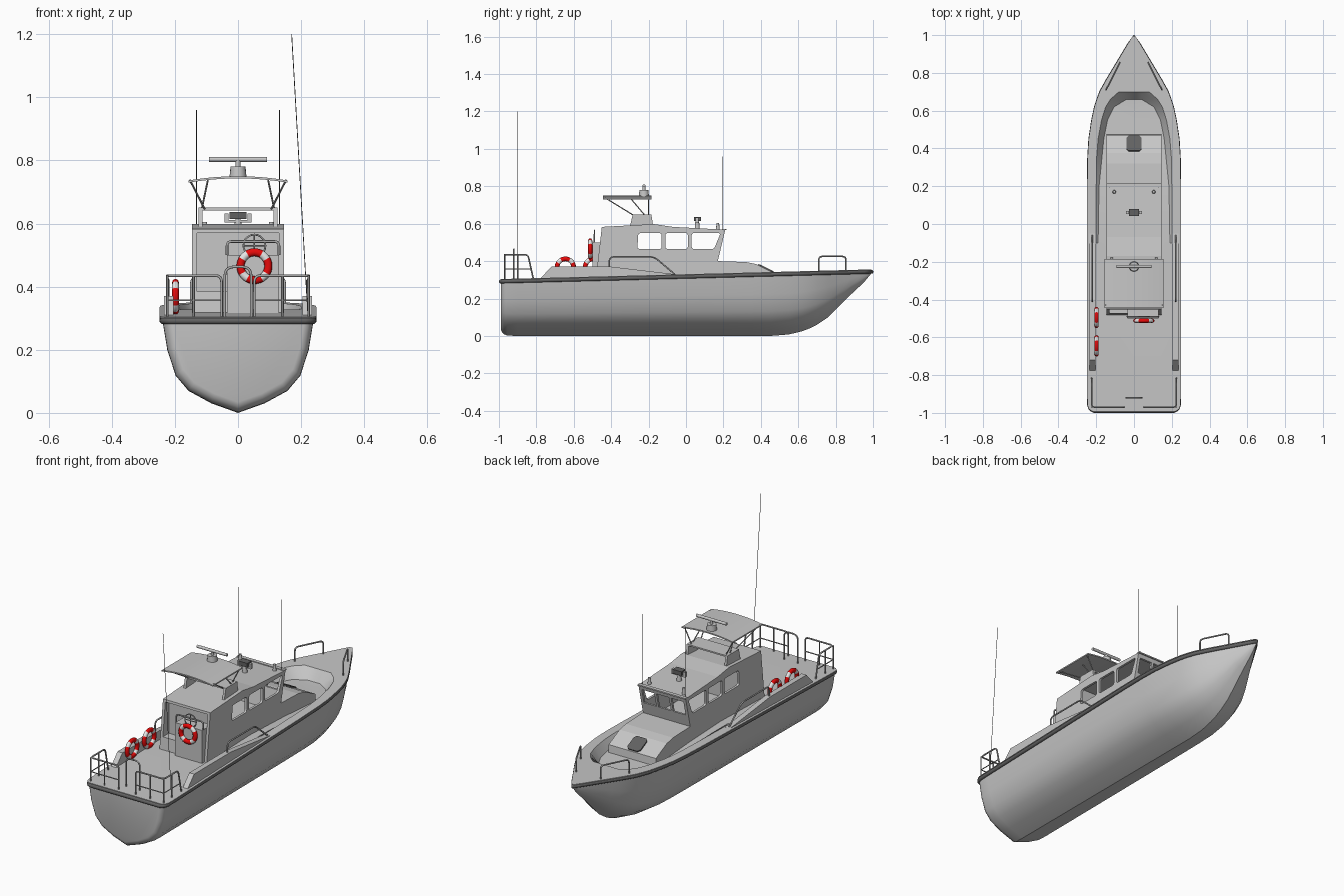
import bpy, bmesh, math
from mathutils import Vector, Matrix

if "Cube" in bpy.data.objects:
    bpy.data.objects.remove(bpy.data.objects["Cube"])


def material(name, r, g, b):
    m = bpy.data.materials.new(name)
    m.use_nodes = True
    m.diffuse_color = (r, g, b, 1)
    m.node_tree.nodes["Principled BSDF"].inputs["Base Color"].default_value = (r, g, b, 1)
    return m


GREY = material("light_grey", 0.57, 0.57, 0.57)
RAIL = material("rail_grey", 0.4, 0.4, 0.4)
DARK = material("dark_grey", 0.12, 0.12, 0.12)
RED = material("red", 0.82, 0.003, 0.003)
WHITE = material("white", 0.85, 0.85, 0.85)


def finish(name, bm, mat, smooth=False):
    bmesh.ops.recalc_face_normals(bm, faces=bm.faces)
    me = bpy.data.meshes.new(name)
    bm.to_mesh(me)
    bm.free()
    me.materials.append(mat)
    ob = bpy.data.objects.new(name, me)
    bpy.context.collection.objects.link(ob)
    if smooth:
        bpy.ops.object.select_all(action="DESELECT")
        ob.select_set(True)
        bpy.context.view_layer.objects.active = ob
        bpy.ops.object.shade_smooth_by_angle(angle=math.radians(36))
    return ob


def box(name, lo, hi, mat=GREY):
    bm = bmesh.new()
    bmesh.ops.create_cube(bm, size=1)
    lo, hi = Vector(lo), Vector(hi)
    for v in bm.verts:
        v.co = (lo + hi) / 2 + v.co * (hi - lo)
    return finish(name, bm, mat)


def extrude(name, points, offset, mat=GREY, smooth=False):
    """Closed outline pushed along an offset."""
    bm = bmesh.new()
    face = bm.faces.new([bm.verts.new(p) for p in points])
    new = bmesh.ops.extrude_face_region(bm, geom=[face])["geom"]
    bmesh.ops.translate(bm, vec=offset, verts=[g for g in new if isinstance(g, bmesh.types.BMVert)])
    return finish(name, bm, mat, smooth)


def prism(name, profile, x0, x1, mat=GREY):
    """Side profile of (y, z) points extruded across x."""
    return extrude(name, [(x0, y, z) for y, z in profile], (x1 - x0, 0, 0), mat)


def cylinder(name, a, b, r, mat, r2=None):
    a, b = Vector(a), Vector(b)
    bm = bmesh.new()
    turn = (b - a).to_track_quat("Z", "Y").to_matrix().to_4x4()
    bmesh.ops.create_cone(bm, cap_ends=True, segments=16, radius1=r, radius2=r if r2 is None else r2,
                          depth=(b - a).length, matrix=Matrix.Translation((a + b) / 2) @ turn)
    return finish(name, bm, mat, True)


def to_mesh(ob):
    """Replace an object by its evaluated mesh."""
    bpy.context.view_layer.update()
    me = bpy.data.meshes.new_from_object(ob.evaluated_get(bpy.context.evaluated_depsgraph_get()))
    name = ob.name
    bpy.data.objects.remove(ob)
    new = bpy.data.objects.new(name, me)
    bpy.context.collection.objects.link(new)
    return new


def tube(name, pts, r=0.0042, mat=RAIL, bend=0.0, closed=False):
    """Pipe along a path with rounded corners."""
    pts = [Vector(p) for p in pts]
    path = pts
    if bend:
        path = [pts[0]]
        for p, q, s in zip(pts, pts[1:], pts[2:]):
            a, b = q + (p - q).normalized() * bend, q + (s - q).normalized() * bend
            path += [a.lerp(q, t).lerp(q.lerp(b, t), t) for t in (0, 0.25, 0.5, 0.75, 1)]
        path.append(pts[-1])
    cu = bpy.data.curves.new(name, "CURVE")
    cu.dimensions, cu.bevel_depth, cu.bevel_resolution, cu.use_fill_caps = "3D", r, 3, True
    sp = cu.splines.new("POLY")
    sp.points.add(len(path) - 1)
    for sp_pt, p in zip(sp.points, path):
        sp_pt.co = (*p, 1)
    sp.use_cyclic_u = closed
    cu.materials.append(mat)
    ob = bpy.data.objects.new(name, cu)
    bpy.context.collection.objects.link(ob)
    return to_mesh(ob)


def cut(ob, cutters):
    for c in cutters:
        m = ob.modifiers.new("cut", "BOOLEAN")
        m.operation, m.solver, m.object = "DIFFERENCE", "EXACT", c
        c.hide_render = True
    to_mesh(ob)
    for c in cutters:
        bpy.data.objects.remove(c)


def sheer(y):
    return 0.33 + 0.026 * y


# Hull stations: y, half beam, keel height, rim inner x, floor x, well depth
stations = [(-.99, .212, .034, .19, .18, 0), (-.984, .225, .02, .2, .19, 0), (-.973, .235, .009, .2, .19, 0),
            (-.955, .24, .002, .2, .19, 0), (-.9, .241, 0, .2, .19, 0),
            (-.1, .241, 0, .2, .19, 0), (.2, .241, 0, .2, .185, .02), (.35, .239, 0, .198, .17, .035),
            (.45, .233, 0, .19, .16, .045), (.55, .218, .008, .172, .14, .05), (.62, .203, .025, .15, .105, .055),
            (.66, .19, .04, .125, .04, .055), (.7, .175, .06, .08, .04, 0), (.76, .142, .1, .06, .03, 0),
            (.8, .118, .14, .05, .02, 0), (.88, .07, .22, .03, .01, 0), (.95, .028, .285, .01, .005, 0),
            (.992, .002, .335, .001, .0005, 0)]
section = [(0, 0), (.35, .1), (.65, .23), (.82, .39), (.93, .66), (1, 1)]
bm = bmesh.new()
rings = []
for y, b, k, rim, floor, depth in stations:
    s = sheer(y)
    half = [(b * u, k + (s - .004 - k) * w) for u, w in section]
    half += [(b + .007, s - .004), (b + .007, s), (rim, s), (floor, s - depth), (0, s - depth)]
    loop = half + [(-x, z) for x, z in half[-2:0:-1]]
    rings.append([bm.verts.new((x, y, z)) for x, z in loop])
for a, b in zip(rings, rings[1:]):
    for i in range(len(a)):
        j = (i + 1) % len(a)
        bm.faces.new((a[i], a[j], b[j], b[i]))
bm.faces.new(rings[0])
bm.faces.new(rings[-1])
finish("hull", bm, GREY, True)

# Rubbing strake under the gunwale
edge = [(b - .002, y, sheer(y) - .013) for y, b, *_ in stations]
tube("rubbing_strake", edge + [(-x, y, z) for x, y, z in reversed(edge)], .0105, DARK, closed=True)

# Cabin with trunk, hollowed and opened for windows
cabin = prism("cabin", [(-.485, .28), (-.45, .583), (-.17, .598), (-.07, .583), (.21, .568), (.17, .4),
                        (.32, .395), (.375, .384), (.47, .337), (.478, .26)], -.145, .145)
cutters = [prism("room", [(-.28, .36), (-.28, .575), (-.07, .571), (.195, .556), (.15, .36)], -.132, .132),
           box("cockpit_recess", (-.13, -.6, .385), (.13, -.42, .57))]
for pane in ([(-.26, .465), (-.255, .55), (-.13, .55), (-.13, .465)],
             [(-.11, .465), (-.11, .55), (.01, .55), (.01, .465)],
             [(.03, .465), (.03, .55), (.185, .55), (.15, .465)]):
    window = prism("side_window", pane, -.3, .3)
    rounding = window.modifiers.new("round", "BEVEL")
    rounding.width, rounding.segments = .012, 3
    cutters.append(window)
for x in (-.09, 0, .09):
    cutters.append(box("windscreen_pane", (x - .038, .1, .465), (x + .038, .3, .545)))
cut(cabin, cutters)
box("roof_lip", (-.146, .195, .566), (.146, .216, .573))

# Hatch lying on the trunk slope, with clipped corners
corners = [(.04, .028), (.028, .04), (-.028, .04), (-.04, .028), (-.04, -.028), (-.028, -.04), (.028, -.04),
           (.04, -.028)]
extrude("hatch", [(x, .425 + v, .3593 - .495 * v) for x, v in corners], (0, .003, .006), DARK)

# Helm console at the back of the cabin
box("helm_console", (-.035, -.5, .3), (.13, -.415, .5))
tube("helm_grab_rail", [(-.035, -.49, .5), (-.035, -.49, .543), (.13, -.49, .543), (.13, -.49, .5)], bend=.015)
wheel = [(.052 + .035 * math.cos(i * math.pi / 10), -.49, .53 + .035 * math.sin(i * math.pi / 10)) for i in range(20)]
tube("steering_wheel", wheel, .003, closed=True)
for i in (0, 5):
    tube("wheel_spoke", [wheel[i], wheel[i + 10]], .0025)

# Radar arch, canopy and scanner
for s in (-1, 1):
    prism("arch_side", [(-.3, .585), (-.285, .648), (-.185, .648), (-.175, .585)], s * .125, s * .112)
    for a, b in (((.105, -.28, .645), (.152, -.43, .737)), ((.105, -.2, .645), (.152, -.2, .737)),
                 ((.115, -.22, .645), (.095, -.3, .74))):
        tube("canopy_strut", [(s * a[0], *a[1:]), (s * b[0], *b[1:])], .003)
box("arch_top", (-.125, -.285, .642), (.125, -.185, .65))
arc = [(x, .75 - .55 * x * x) for x in (-.157 + .314 * i / 8 for i in range(9))]
outline = arc + [(x, z - .007) for x, z in reversed(arc)]
extrude("canopy", [(x, -.445, z) for x, z in outline], (0, .26, 0), GREY, True)
cylinder("radar_base", (0, -.225, .745), (0, -.225, .78), .027, GREY, .024)
cylinder("radar_neck", (0, -.225, .78), (0, -.225, .8), .008, GREY)
cylinder("radar_scanner", (-.092, -.225, .803), (.092, -.225, .803), .008, GREY)

# Searchlight on the roof
cylinder("searchlight_post", (0, .06, .57), (0, .06, .612), .014, GREY, .01)
box("searchlight_lamp", (-.027, .042, .614), (.027, .08, .637), DARK)
for s in (-1, 1):
    box("searchlight_bracket", (s * .036 - .006, .052, .604), (s * .036 + .006, .068, .632), GREY)
box("searchlight_cradle", (-.042, .052, .604), (.042, .068, .611), GREY)

# Parts repeated on both sides
for s in (-1, 1):
    cylinder("horn", (s * .105, .17, .565), (s * .105, .17, .605), .01, GREY, .007)
    tube("roof_antenna", [(s * .132, .195, .565), (s * .132, .195, .96)], .0013, DARK)
    prism("bulwark", [(-.79, .295), (-.72, .37), (-.4, .37), (-.05, .329), (-.05, .31)], s * .205, s * .235)
    tube("side_rail", [(s * .222, -.41, .35), (s * .222, -.41, .423), (s * .222, -.17, .423), (s * .222, -.06, .33)],
         bend=.025)
    tube("bow_rail", [(s * .148, .71, .34), (s * .148, .71, .425), (s * .075, .855, .425), (s * .075, .855, .34)],
         bend=.02)
    # Stern rail
    tube("stern_rail", [(s * .052, -.97, .3), (s * .052, -.97, .435), (s * .224, -.97, .435),
                        (s * .224, -.845, .435), (s * .224, -.815, .3)], bend=.02)
    tube("stern_mid_rail", [(s * .052, -.97, .357), (s * .224, -.97, .357), (s * .224, -.83, .357)], .003)
    for x, y in ((.224, -.97), (.14, -.97), (.224, -.9)):
        tube("stern_post", [(s * x, y, .3), (s * x, y, .435)], .0035)
tube("stern_hoop", [(-.042, -.92, .3), (-.042, -.92, .463), (.042, -.92, .463), (.042, -.92, .3)], bend=.03)
tube("whip_antenna", [(.222, -.9, .3), (.17, -.9, 1.2)], .0013, DARK)


# Life rings: red with four white bands
def life_ring(name, centre, across):
    bm = bmesh.new()
    n, m = 36, 12
    grid = []
    for i in range(n):
        a = 2 * math.pi * i / n
        row = []
        for j in range(m):
            t = 2 * math.pi * j / m
            r = .044 + .0125 * math.cos(t)
            u, w, d = r * math.cos(a), r * math.sin(a), .011 * math.sin(t)
            off = (u, d, w) if across else (d, u, w)
            row.append(bm.verts.new(Vector(centre) + Vector(off)))
        grid.append(row)
    for i in range(n):
        for j in range(m):
            f = bm.faces.new((grid[i][j], grid[i][(j + 1) % m], grid[(i + 1) % n][(j + 1) % m], grid[(i + 1) % n][j]))
            f.material_index = 1 if i % 9 in (3, 4, 5) else 0
    finish(name, bm, RED, True).data.materials.append(WHITE)


life_ring("cabin_life_ring", (.052, -.512, .465), True)
for y in (-.645, -.495):
    life_ring("side_life_ring", (-.198, y, .368), False)
